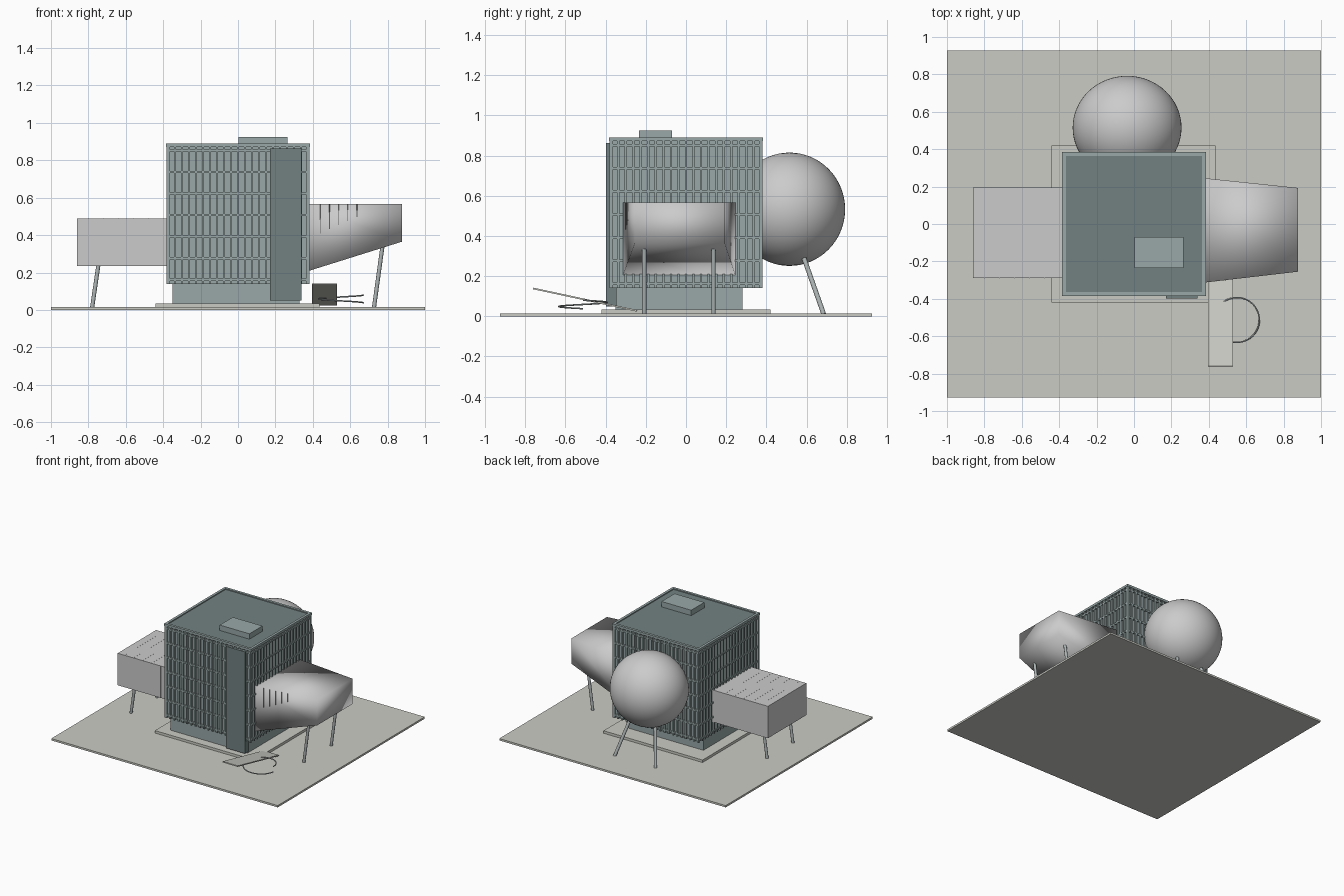
import bpy, bmesh, math
from mathutils import Vector, Matrix

if "Cube" in bpy.data.objects:
    bpy.data.objects.remove(bpy.data.objects["Cube"])


def material(name, rgb):
    m = bpy.data.materials.new(name)
    m.diffuse_color = (*rgb, 1)
    m.use_nodes = True
    m.node_tree.nodes["Principled BSDF"].inputs["Base Color"].default_value = m.diffuse_color
    return m


STONE = material("stone", (0.60, 0.60, 0.56))
PANEL = material("panel", (0.32, 0.39, 0.39))
DARK = material("dark_panel", (0.17, 0.22, 0.22))
STEEL = material("steel", (0.42, 0.46, 0.46))
SEAM = material("seam", (0.12, 0.12, 0.12))


def finish(name, bm, mat=None, smooth=None):
    bmesh.ops.recalc_face_normals(bm, faces=bm.faces)
    me = bpy.data.meshes.new(name)
    bm.to_mesh(me)
    bm.free()
    ob = bpy.data.objects.new(name, me)
    bpy.context.collection.objects.link(ob)
    if mat:
        me.materials.append(mat)
    if smooth:
        bpy.ops.object.select_all(action='DESELECT')
        ob.select_set(True)
        bpy.context.view_layer.objects.active = ob
        bpy.ops.object.shade_smooth_by_angle(angle=math.radians(smooth))
    return ob


def add_box(bm, x0, x1, y0, y1, z0, z1, rot=None):
    c = Matrix.Translation(((x0 + x1) / 2, (y0 + y1) / 2, (z0 + z1) / 2))
    s = Matrix.Diagonal((x1 - x0, y1 - y0, z1 - z0, 1))
    bmesh.ops.create_cube(bm, size=1, matrix=(rot or Matrix()) @ c @ s)


def box(name, *dims, mat=None):
    bm = bmesh.new()
    add_box(bm, *dims)
    return finish(name, bm, mat)


def leg(name, a, b, r=0.011):
    a, b = Vector(a), Vector(b)
    d = b - a
    m = Matrix.Translation((a + b) / 2) @ d.to_track_quat('Z', 'Y').to_matrix().to_4x4()
    bm = bmesh.new()
    bmesh.ops.create_cone(bm, cap_ends=True, segments=16, radius1=r, radius2=r,
                          depth=d.length, matrix=m)
    finish(name, bm, STEEL, 40)


# Site and plinth
box("site_slab", -1, 1, -0.927, 0.927, 0, 0.015, mat=STONE)
box("plinth", -0.44, 0.435, -0.42, 0.42, 0.015, 0.035, mat=STONE)
box("ground_floor", -0.35, 0.33, -0.35, 0.28, 0.035, 0.15, mat=PANEL)

# Main block
C = 0.367
box("main_core", -C, C, -C, C, 0.14, 0.878, mat=PANEL)
box("roof_deck", -C, C, -C, C, 0.878, 0.882, mat=DARK)
box("roof_cabin", 0.003, 0.265, -0.235, -0.07, 0.88, 0.925, mat=PANEL)

# Facade grid: vertical fins, floor bands and parapet, repeated on four sides
fins, bands, parapet = bmesh.new(), bmesh.new(), bmesh.new()
for k in range(4):
    R = Matrix.Rotation(k * math.pi / 2, 4, 'Z')
    n = 20
    for i in range(n + 1):
        x = -0.374 + 0.748 * i / n
        add_box(fins, x - 0.006, x + 0.006, -0.382, -C + 0.004, 0.14, 0.88, R)
    for i in range(7):
        z = 0.162 + 0.115 * i
        add_box(bands, -0.38, 0.38, -0.380, -C + 0.004, z - 0.006, z + 0.006, R)
    add_box(parapet, -0.384, 0.364, -0.384, -0.364, 0.872, 0.89, R)
finish("facade_fins", fins, PANEL)
finish("facade_bands", bands, PANEL)
finish("roof_parapet", parapet, PANEL)

# Flat stair tower on the front
box("stair_tower", 0.17, 0.34, -0.397, -0.345, 0.05, 0.862, mat=DARK)

# Ball pavilion at the back on two splayed legs
bm = bmesh.new()
bmesh.ops.create_uvsphere(bm, u_segments=64, v_segments=32, radius=1,
                          matrix=Matrix.Translation((-0.037, 0.515, 0.533))
                          @ Matrix.Diagonal((0.291, 0.277, 0.282, 1)))
finish("ball_pavilion", bm, None, 60)
for i, s in enumerate((-1, 1)):
    leg(f"ball_leg_{i}", (-0.03 + s * 0.18, 0.685, 0.012),
        (-0.03 + s * 0.105, 0.58, 0.31), 0.012)

# Box pavilion on the left with faint panel seams
box("box_pavilion", -0.86, -0.36, -0.29, 0.195, 0.235, 0.49)
bm = bmesh.new()
for i in range(5):
    x = -0.80 + 0.08 * i
    add_box(bm, x - 0.001, x + 0.001, -0.2905, 0.1955, 0.2345, 0.4905)
finish("box_seams", bm)
for i, y in enumerate((-0.235, 0.09)):
    leg(f"box_leg_{i}", (-0.78, y, 0.012), (-0.745, y, 0.25))

# Tapered pavilion on the right
bm = bmesh.new()
ends = []
for x, y0, y1, z0, z1 in ((0.36, -0.315, 0.247, 0.203, 0.567),
                          (0.877, -0.255, 0.193, 0.365, 0.567)):
    ends.append([bm.verts.new((x, y, z)) for y, z in
                 ((y0, z0), (y1, z0), (y1, z1), (y0, z1))])
bm.faces.new(ends[0])
bm.faces.new(ends[1])
for i in range(4):
    j = (i + 1) % 4
    bm.faces.new((ends[0][i], ends[0][j], ends[1][j], ends[1][i]))
finish("tapered_pavilion", bm, None, 100)
bm = bmesh.new()
for i in range(5):
    x = 0.44 + 0.049 * i
    y = -0.315 + (x - 0.36) * 0.116
    add_box(bm, x - 0.002, x + 0.002, y - 0.001, y + 0.01, 0.41 + 0.022 * i, 0.566)
finish("tapered_seams", bm, SEAM)
for i, y in enumerate((-0.208, 0.137)):
    leg(f"tapered_leg_{i}", (0.727, y, 0.012), (0.773, y, 0.345))

# Tilted entrance canopy
d = Vector((0, 0.52, -0.112))
M = (Matrix.Translation((0.463, -0.502, 0.083))
     @ Matrix.Rotation(math.atan2(d.z, d.y), 4, 'X'))
bm = bmesh.new()
add_box(bm, -0.067, 0.067, -0.265, 0.265, -0.004, 0.004, M)
finish("entrance_canopy", bm, STONE)

# Spiral rail under the canopy
cu = bpy.data.curves.new("spiral_rail", 'CURVE')
cu.dimensions = '3D'
cu.bevel_depth = 0.004
cu.bevel_resolution = 2
cu.use_fill_caps = True
sp = cu.splines.new('POLY')
N = 48
sp.points.add(N)
for i, p in enumerate(sp.points):
    a = 2 * math.pi * i / N
    p.co = (0.55 + 0.12 * math.cos(a), -0.513 + 0.12 * math.sin(a),
            0.08 - 0.042 * i / N, 1)
rail = bpy.data.objects.new("spiral_rail", cu)
cu.materials.append(STEEL)
bpy.context.collection.objects.link(rail)
